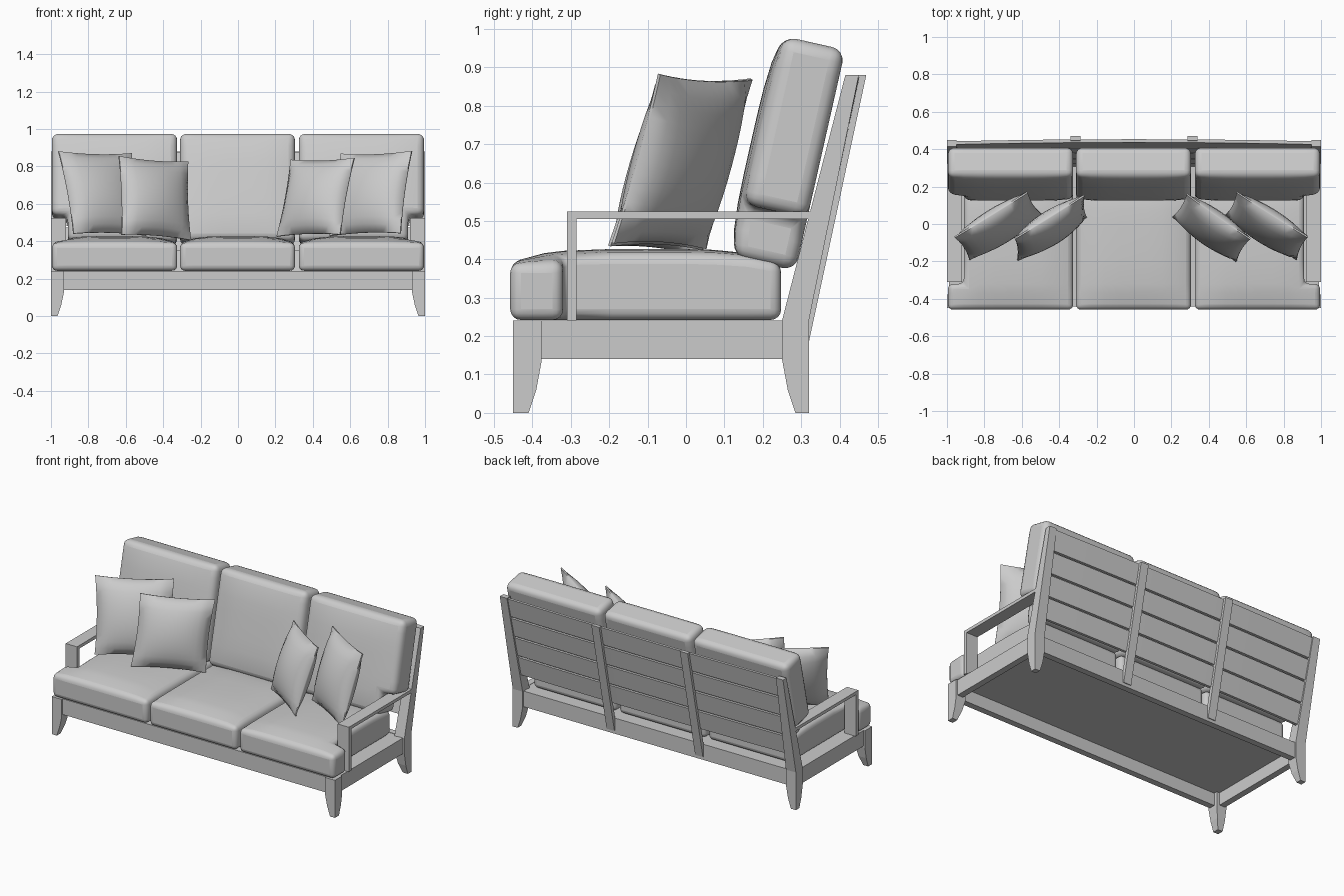
import bpy, bmesh, math
from mathutils import Matrix, Vector

cube = bpy.data.objects.get("Cube")
if cube:
    bpy.data.objects.remove(cube, do_unlink=True)

grey = bpy.data.materials.new("soft grey")
grey.use_nodes = True
grey.diffuse_color = (0.6, 0.6, 0.6, 1)
grey.node_tree.nodes["Principled BSDF"].inputs["Base Color"].default_value = (0.6, 0.6, 0.6, 1)


def finish(name, bm, smooth=False, bevel=0.0, segments=3):
    bmesh.ops.recalc_face_normals(bm, faces=bm.faces)
    mesh = bpy.data.meshes.new(name)
    bm.to_mesh(mesh)
    bm.free()
    mesh.materials.append(grey)
    ob = bpy.data.objects.new(name, mesh)
    bpy.context.collection.objects.link(ob)
    if bevel:
        mod = ob.modifiers.new("soft edges", "BEVEL")
        mod.width, mod.segments = bevel, segments
        mod.limit_method, mod.angle_limit = "ANGLE", math.radians(40)
    if smooth:
        bpy.ops.object.select_all(action="DESELECT")
        ob.select_set(True)
        bpy.context.view_layer.objects.active = ob
        bpy.ops.object.shade_smooth_by_angle(angle=math.radians(50))
    return ob


def box(name, x, y, z):
    bm = bmesh.new()
    bmesh.ops.create_cube(bm, size=1)
    for v in bm.verts:
        v.co = [(a + b) / 2 + (b - a) * c for (a, b), c in zip((x, y, z), v.co)]
    return finish(name, bm)


def loft(name, rings):
    """Rectangular sections (x0, x1, y0, y1, z) joined from bottom to top."""
    bm = bmesh.new()
    loops = [[bm.verts.new(p) for p in ((x0, y0, z), (x1, y0, z), (x1, y1, z), (x0, y1, z))]
             for x0, x1, y0, y1, z in rings]
    for a, b in zip(loops, loops[1:]):
        for i in range(4):
            j = (i + 1) % 4
            bm.faces.new((a[i], a[j], b[j], b[i]))
    bm.faces.new(loops[0])
    bm.faces.new(loops[-1])
    return finish(name, bm)


def mirrored(side, a, b):
    return tuple(sorted((side * a, side * b)))


def steps(a, b, n, extra=None):
    vals = [a + (b - a) * i / n for i in range(n + 1)]
    if extra is not None and a < extra < b:
        near = min(range(1, n), key=lambda i: abs(vals[i] - extra))
        vals[near] = extra
    return vals


def cushion(name, us, vs, depth, crown, notch, place, bevel):
    """Padded slab over a grid; cells inside the notch are left out."""
    bm = bmesh.new()
    grid = {}

    def vert(i, j, top):
        if (i, j, top) not in grid:
            p = 2 * (us[i] - us[0]) / (us[-1] - us[0]) - 1
            q = 2 * (vs[j] - vs[0]) / (vs[-1] - vs[0]) - 1
            w = depth + crown * (1 - p ** 4) * (1 - q ** 4) if top else 0
            grid[i, j, top] = bm.verts.new(place(us[i], vs[j], w))
        return grid[i, j, top]

    cells = {(i, j) for i in range(len(us) - 1) for j in range(len(vs) - 1)
             if not notch((us[i] + us[i + 1]) / 2, (vs[j] + vs[j + 1]) / 2)}
    for i, j in cells:
        ring = [(i, j), (i + 1, j), (i + 1, j + 1), (i, j + 1)]
        for top in (False, True):
            bm.faces.new([vert(a, b, top) for a, b in ring])
        for k, out in enumerate(((i, j - 1), (i + 1, j), (i, j + 1), (i - 1, j))):
            if out not in cells:
                a, b = ring[k], ring[(k + 1) % 4]
                bm.faces.new((vert(*a, False), vert(*b, False), vert(*b, True), vert(*a, True)))
    return finish(name, bm, True, bevel, 4)


# Legs, side rails and arms
for s, label in ((1, "left"), (-1, "right")):
    loft(f"{label}_front_leg", [(*mirrored(s, o, 1), -0.45, y, z) for o, y, z in
         ((0.965, -0.41, 0), (0.945, -0.39, 0.06), (0.93, -0.377, 0.13), (0.93, -0.377, 0.24))])
    loft(f"{label}_back_leg", [(*mirrored(s, o, 1), y0, y1, z) for o, y0, y1, z in
         ((0.965, 0.285, 0.32, 0), (0.945, 0.265, 0.32, 0.06), (0.93, 0.25, 0.32, 0.14),
          (0.93, 0.25, 0.32, 0.24), (0.95, 0.415, 0.45, 0.88))])
    box(f"{label}_side_rail", mirrored(s, 0.95, 0.99), (-0.38, 0.26), (0.14, 0.24))
    box(f"{label}_arm_post", mirrored(s, 0.92, 1), (-0.31, -0.285), (0.24, 0.51))
    box(f"{label}_arm_rest", mirrored(s, 0.92, 1), (-0.31, 0.34), (0.505, 0.525))

# Seat frame
box("front_rail", (-0.94, 0.94), (-0.44, -0.4), (0.14, 0.24))
box("back_rail", (-0.94, 0.94), (0.27, 0.31), (0.14, 0.24))
box("seat_panel", (-0.96, 0.96), (-0.41, 0.28), (0.22, 0.238))


# Back slats, bowed slightly towards the rear
def back_y(z):
    return 0.31 + 0.215 * (z - 0.24)


for n in range(4):
    z0 = 0.35 + n * 0.134
    z1 = z0 + 0.122
    bm = bmesh.new()
    loops = []
    for x in steps(-0.96, 0.96, 8):
        bow = 0.012 * (1 - x * x)
        loops.append([bm.verts.new((x, back_y(z) + bow + d, z))
                      for z, d in ((z0, -0.022), (z0, -0.005), (z1, -0.005), (z1, -0.022))])
    for a, b in zip(loops, loops[1:]):
        for i in range(4):
            bm.faces.new((a[i], a[(i + 1) % 4], b[(i + 1) % 4], b[i]))
    bm.faces.new(loops[0])
    bm.faces.new(loops[-1])
    finish(f"back_slat_{n + 1}", bm)
for s, label in ((1, "left"), (-1, "right")):
    loft(f"{label}_back_support", [(*mirrored(s, 0.285, 0.34), back_y(z) - 0.002, back_y(z) + 0.022, z)
         for z in (0.16, 0.88)])


# Seat and back cushions, notched around the arms
def lean(x, v, w):
    return (x, 0.285 + 0.22 * v - 0.975 * w, 0.37 + 0.975 * v + 0.22 * w)


for label, x0, x1, edge in (("right", -0.995, -0.325, -0.91), ("middle", -0.31, 0.305, None),
                            ("left", 0.325, 0.995, 0.91)):
    us = steps(x0, x1, 8, edge)
    cushion(f"{label}_seat_cushion", us, steps(-0.458, 0.248, 8, -0.32), 0.15, 0.035,
            lambda x, y: abs(x) > 0.91 and y > -0.32,
            lambda x, y, w: (x, y, 0.242 + w), 0.028)
    cushion(f"{label}_back_cushion", us, steps(0, 0.59, 8, 0.14), 0.165, 0.022,
            lambda x, v: abs(x) > 0.91 and v < 0.14, lean, 0.035)


# Scatter pillows, pinched at the seams
def pillow(name, centre, across, up, thick=0.075, n=12):
    across, up = Vector(across) / 2, Vector(up) / 2
    normal = across.cross(up).normalized()
    bm = bmesh.new()
    bmesh.ops.create_grid(bm, x_segments=n, y_segments=n, size=1)
    bmesh.ops.solidify(bm, geom=bm.faces[:], thickness=0.001)
    mid = sum(v.co.z for v in bm.verts) / len(bm.verts)
    for v in bm.verts:
        a, b, side = v.co.x, v.co.y, math.copysign(1, v.co.z - mid)
        h = side * (0.004 + thick * ((1 - a * a) * (1 - b * b)) ** 0.6)
        pinch_a = 1 - 0.05 * (1 - b * b)
        pinch_b = 1 - 0.05 * (1 - a * a)
        v.co = Vector(centre) + across * a * pinch_a + up * b * pinch_b + normal * h
    finish(name, bm, True)


pillow("right_outer_pillow", (-0.725, -0.01, 0.655), (0.39, 0.24, -0.01), (-0.08, 0.12, 0.44))
pillow("right_inner_pillow", (-0.445, -0.02, 0.63), (0.37, 0.23, -0.03), (-0.015, 0.115, 0.42))
pillow("left_inner_pillow", (0.415, -0.02, 0.635), (0.34, -0.24, 0.01), (0.075, 0.12, 0.41))
pillow("left_outer_pillow", (0.71, -0.01, 0.655), (0.38, -0.24, 0.015), (0.06, 0.12, 0.44))
